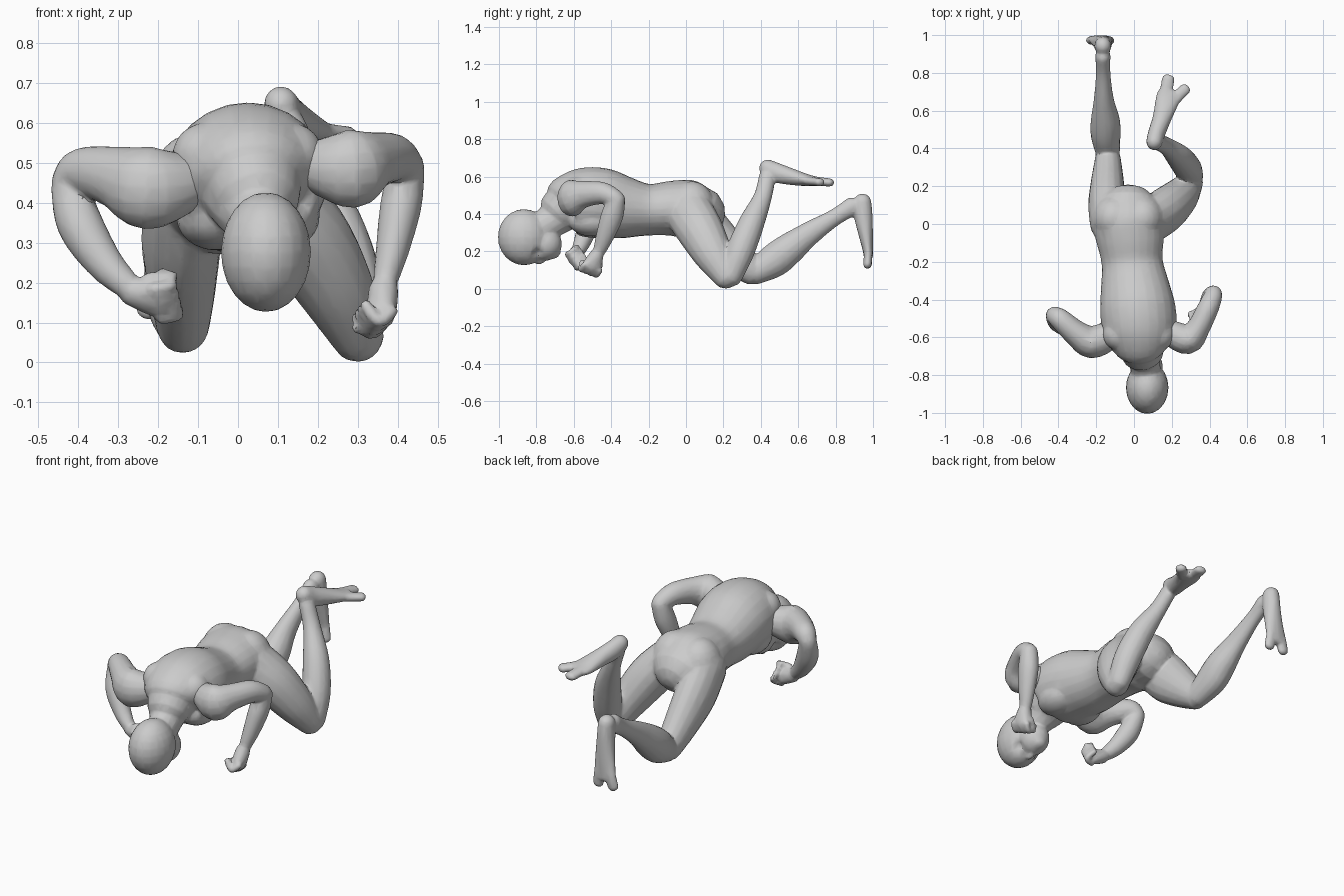
import bpy, bmesh, math
from mathutils import Vector, Matrix

X, Y, Z = Vector((1, 0, 0)), Vector((0, 1, 0)), Vector((0, 0, 1))


def spline(keys, steps=4):
    """Catmull-Rom through (x, y, z, half_width, half_depth) keys."""
    keys = [tuple(k) if len(k) == 5 else tuple(k) + (k[3],) for k in keys]
    pts = [keys[0]] + keys + [keys[-1]]
    out = []
    for i in range(1, len(pts) - 2):
        p0, p1, p2, p3 = pts[i - 1:i + 3]
        for s in range(steps):
            t = s / steps
            out.append([0.5 * (2 * b + (c - a) * t + (2 * a - 5 * b + 4 * c - d) * t * t
                               + (3 * b - a - 3 * c + d) * t ** 3)
                        for a, b, c, d in zip(p0, p1, p2, p3)])
    return out + [list(keys[-1])]


def limb(bm, keys, hint=X, sides=16):
    """Round-ended tube with elliptical sections; half_width lies along hint."""
    rows = spline(keys)
    pos = [Vector(r[:3]) for r in rows]
    n = len(rows)
    tan = [(pos[min(i + 1, n - 1)] - pos[max(i - 1, 0)]).normalized() for i in range(n)]
    secs = [(pos[i], tan[i], rows[i][3], rows[i][4]) for i in range(n)]

    def cap(sec, sign):
        p, t, a, b = sec
        r = min(a, b)
        return [(p + t * sign * r * math.sin(u), t, a * math.cos(u), b * math.cos(u))
                for u in (0.5, 1.0, 1.4)]
    secs = cap(secs[0], -1)[::-1] + secs + cap(secs[-1], 1)
    rings = []
    for p, t, a, b in secs:
        u = (hint - t * hint.dot(t)).normalized()
        v = t.cross(u)
        rings.append([bm.verts.new(p + u * a * math.cos(k * math.tau / sides)
                                   + v * b * math.sin(k * math.tau / sides)) for k in range(sides)])
    for r0, r1 in zip(rings, rings[1:]):
        for k in range(sides):
            j = (k + 1) % sides
            bm.faces.new((r0[k], r0[j], r1[j], r1[k]))
    bm.faces.new(rings[0][::-1])
    bm.faces.new(rings[-1])


def ball(bm, c, r):
    bmesh.ops.create_uvsphere(bm, u_segments=20, v_segments=12, radius=1,
                              matrix=Matrix.Translation(c) @ Matrix.Diagonal((*r, 1)))


def fuse(name, bm, ratio=0.1, dents=()):
    """Melt the overlapping pieces of a part into one skin."""
    bmesh.ops.recalc_face_normals(bm, faces=bm.faces)
    me = bpy.data.meshes.new(name)
    bm.to_mesh(me)
    bm.free()
    ob = bpy.data.objects.new(name, me)
    bpy.context.collection.objects.link(ob)
    m = ob.modifiers.new("skin", 'REMESH')
    m.mode, m.voxel_size = 'VOXEL', 0.007
    m = ob.modifiers.new("soften", 'SMOOTH')
    m.factor, m.iterations = 0.5, 6
    m = ob.modifiers.new("facets", 'DECIMATE')
    m.ratio = ratio
    dg = bpy.context.evaluated_depsgraph_get()
    new = bpy.data.meshes.new_from_object(ob.evaluated_get(dg))
    ob.modifiers.clear()
    ob.data = new
    for c, r, push in dents:
        for v in new.vertices:
            d = (v.co - Vector(c)).length
            if d < r:
                v.co += Vector(push) * (1 - d / r)
    bpy.ops.object.select_all(action='DESELECT')
    ob.select_set(True)
    bpy.context.view_layer.objects.active = ob
    bpy.ops.object.shade_smooth_by_angle(angle=math.radians(35))


# torso
bm = bmesh.new()
limb(bm, [(.04, -.66, .435, .12, .12), (.035, -.63, .455, .165, .155), (.03, -.56, .463, .195, .183),
          (.02, -.45, .458, .2, .188), (.005, -.33, .435, .182, .167), (-.01, -.2, .423, .162, .138),
          (-.02, -.08, .43, .18, .147), (-.03, .01, .425, .188, .158), (-.03, .07, .41, .165, .14)], sides=24)
for s in (-1, 1):
    ball(bm, (.025 + s * .08, -.5, .365), (.1, .13, .085))         # chest muscle
    ball(bm, (.025 + s * .105, -.585, .515), (.085, .085, .085))   # shoulder top
    ball(bm, (-.03 + s * .076, .03, .435), (.116, .125, .14))      # buttock

# left leg, trailing
limb(bm, [(-.135, .01, .42, .1, .13), (-.142, .12, .30, .1, .13), (-.14, .25, .18, .084, .102),
          (-.138, .35, .095, .068, .076)])
limb(bm, [(-.138, .375, .09, .064, .068), (-.15, .47, .15, .079, .09), (-.152, .55, .212, .077, .085),
          (-.16, .66, .295, .053, .064), (-.163, .80, .385, .038, .045), (-.165, .89, .44, .041, .052)])
limb(bm, [(-.165, .943, .465, .044, .048), (-.165, .948, .39, .047, .05), (-.168, .96, .30, .054, .04),
          (-.175, .972, .21, .064, .028), (-.176, .975, .175, .064, .025)])
limb(bm, [(-.205, .975, .2, .034, .023), (-.226, .972, .13, .03, .023)])
limb(bm, [(-.145, .975, .2, .032, .023), (-.132, .97, .13, .03, .023)])

# right leg, folded up
limb(bm, [(.075, .01, .42, .105, .13), (.168, .075, .312, .112, .125), (.245, .145, .185, .096, .105),
          (.298, .215, .07, .068, .074)])
limb(bm, [(.305, .24, .072, .06, .064), (.287, .29, .2, .073, .076), (.242, .35, .35, .068, .069),
          (.175, .41, .49, .045, .049), (.125, .435, .60, .041, .045)])
limb(bm, [(.108, .435, .646, .044, .047), (.12, .48, .622, .046, .053), (.148, .56, .6, .05, .045),
          (.175, .65, .58, .063, .032), (.187, .69, .575, .063, .027)])
limb(bm, [(.16, .65, .58, .034, .026), (.182, .77, .568, .034, .022)])
limb(bm, [(.205, .65, .577, .034, .024), (.25, .695, .572, .031, .022), (.272, .715, .57, .031, .022)])

# neck and head
limb(bm, [(.03, -.62, .44, .14, .12), (.04, -.68, .39, .105, .1), (.055, -.73, .355, .083, .09),
          (.065, -.80, .31, .08, .087)])
ball(bm, (.07, -.866, .276), (.113, .14, .15))
ball(bm, (.07, -.755, .24), (.083, .092, .09))
ball(bm, (.07, -.715, .2), (.05, .045, .04))         # chin
ball(bm, (.07, -.785, .16), (.02, .035, .03))        # nose
fuse("head_torso_and_legs", bm, 0.1,
     [((.07 + s * .072, -.80, .185), .035, (-s * .012, 0, .02)) for s in (-1, 1)])


# arms with clenched hands
def arm(name, upper, fore, hand, fist_dir, across):
    bm = bmesh.new()
    limb(bm, upper, Z)
    limb(bm, fore, Y)
    h, f, w = Vector(hand), Vector(fist_dir).normalized(), Vector(across).normalized()
    curl = f.cross(w).normalized()
    limb(bm, [(*(h - f * .045), .038), (*h, .05, .038), (*(h + f * .022), .052, .036)], w)
    for i in range(4):                               # curled fingers
        base = h + w * (i - 1.5) * .029
        a, b, c = base + f * .028 - curl * .015, base + f * .06 + curl * .014, base + f * .025 + curl * .05
        limb(bm, [(*a, .018), (*b, .017), (*c, .016)], w, 10)
    a, b = h - w * .04 + curl * .015, h - w * .045 + curl * .045 + f * .05
    limb(bm, [(*a, .02), (*b, .017)], w, 10)          # thumb
    fuse(name, bm, 0.12)


arm("right_arm",
    [(.20, -.58, .49, .07), (.285, -.61, .485, .1, .08), (.34, -.55, .505, .073, .062),
     (.39, -.45, .512, .06, .057), (.418, -.385, .487, .05)],
    [(.42, -.372, .475, .048), (.407, -.395, .39, .06, .052), (.388, -.43, .29, .05, .043),
     (.37, -.46, .21, .036, .032)],
    (.36, -.495, .14), (-.08, -.35, -.8), (.25, -.9, .35))
arm("left_arm",
    [(-.13, -.59, .45, .075), (-.225, -.625, .437, .105, .087), (-.31, -.575, .465, .077, .068),
     (-.39, -.505, .478, .06, .057), (-.418, -.485, .455, .049)],
    [(-.422, -.485, .44, .047), (-.395, -.52, .345, .056, .058), (-.335, -.555, .25, .046, .047),
     (-.28, -.58, .195, .035)],
    (-.22, -.59, .165), (.85, -.2, -.25), (.2, .55, -.8))
